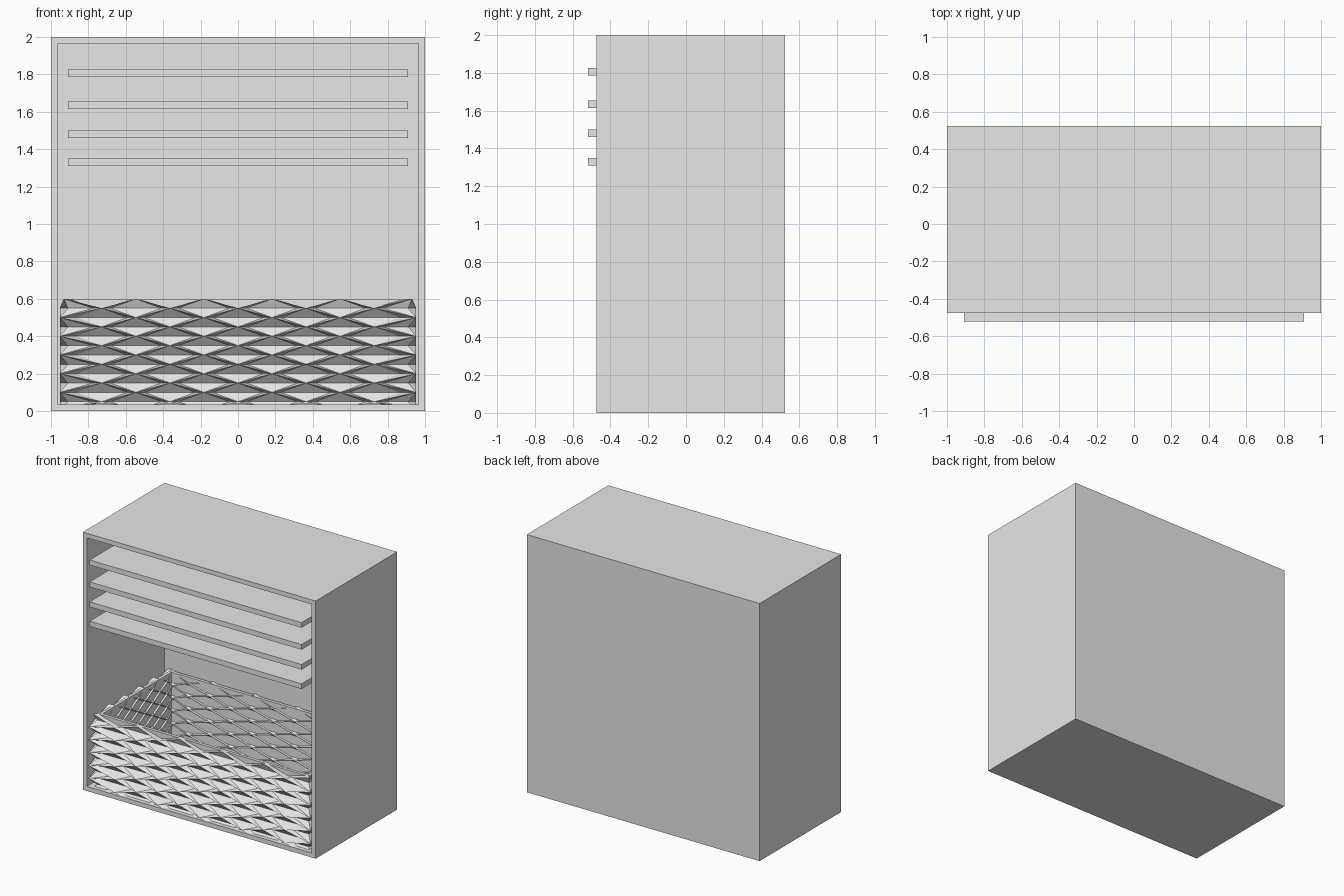
import bpy, bmesh
from mathutils import Vector

if "Cube" in bpy.data.objects:
    bpy.data.objects.remove(bpy.data.objects["Cube"])

grey = bpy.data.materials.new("plain grey")
grey.diffuse_color = (0.8, 0.8, 0.8, 1)
grey.use_nodes = True
grey.node_tree.nodes["Principled BSDF"].inputs["Base Color"].default_value = grey.diffuse_color


def finish(name, bm):
    bmesh.ops.recalc_face_normals(bm, faces=bm.faces)
    mesh = bpy.data.meshes.new(name)
    bm.to_mesh(mesh)
    bm.free()
    mesh.materials.append(grey)
    obj = bpy.data.objects.new(name, mesh)
    bpy.context.collection.objects.link(obj)
    return obj


def box(lo, hi):
    bm = bmesh.new()
    bmesh.ops.create_cube(bm, size=1)
    lo, hi = Vector(lo), Vector(hi)
    for v in bm.verts:
        v.co = (lo + hi) / 2 + v.co * (hi - lo)
    return bm


def open_box(name, lo, hi, axis, wall, depth):
    """Box hollowed out through the face that points along axis."""
    bm = box(lo, hi)
    axis = Vector(axis)
    bm.normal_update()
    face = max(bm.faces, key=lambda f: f.normal.dot(axis))
    bmesh.ops.inset_region(bm, faces=[face], thickness=wall)
    new = bmesh.ops.extrude_face_region(bm, geom=[face])["geom"]
    bmesh.ops.translate(bm, vec=-axis * depth,
                        verts=[g for g in new if isinstance(g, bmesh.types.BMVert)])
    if face.is_valid:
        bm.faces.remove(face)
    return finish(name, bm)


# Cabinet shell, open at the front
open_box("cabinet", (-1, -0.475, 0), (1, 0.525, 2), (0, -1, 0), 0.05, 0.95)

# Shelves, set slightly forward of the cabinet front
for i, z in enumerate((1.805, 1.635, 1.48, 1.33)):
    finish(f"shelf_{i + 1}", box((-0.91, -0.52, z - 0.02), (0.91, 0.39, z + 0.02)))

# Basket liner
X, Y0, Y1 = 0.91, -0.43, 0.47
open_box("basket_liner", (-X + 0.005, Y0 + 0.005, 0.04), (X - 0.005, Y1 - 0.005, 0.595),
         (0, 0, 1), 0.035, 0.515)

# Basket lattice: diamonds wrapped round the four sides, each sunk along its middle
CELLS, PUSH, STEP, TOP = 10, 0.043, 0.05, 12
corners = [Vector(c) for c in ((-X, Y0, 0), (X, Y0, 0), (X, Y1, 0), (-X, Y1, 0))]
normals = [Vector(n) for n in ((0, -1, 0), (1, 0, 0), (0, 1, 0), (-1, 0, 0))]
ring = []
for s in range(4):
    for i in range(CELLS):
        n = normals[s] if i else normals[s] + normals[s - 1]
        ring.append((corners[s].lerp(corners[(s + 1) % 4], i / CELLS), n))


def point(k, j, push):
    base, n = ring[k % len(ring)]
    amount = push * (0.5 if j == TOP else 1)
    return base + n * amount + Vector((0, 0, STEP * j))


bm = bmesh.new()


def face(*pts):
    bm.faces.new([bm.verts.new(p) for p in pts])


for j in range(1, TOP):
    for k in range(len(ring)):
        if (k + j) % 2 == 0:
            continue
        centre = point(k, j, 0)
        ml = centre.lerp(point(k - 1, j, 0), 0.75)
        mr = centre.lerp(point(k + 1, j, 0), 0.75)
        for push in (PUSH, -PUSH):
            l, r = point(k - 1, j, push), point(k + 1, j, push)
            for tip in (point(k, j + 1, push), point(k, j - 1, push)):
                loops = [(tip, r, mr), (tip, mr, centre), (tip, centre, ml), (tip, ml, l)]
                flip = (tip.z > centre.z) == (push > 0)
                for tri in loops:
                    face(*(tri[::-1] if flip else tri))
        # Slanted rim joining the outer and inner sides along the top
        if j == TOP - 1:
            for side in (-1, 1):
                quad = [point(k, TOP, PUSH), point(k + side, j, PUSH),
                        point(k + side, j, -PUSH), point(k, TOP, -PUSH)]
                face(*(quad if side > 0 else quad[::-1]))
bmesh.ops.remove_doubles(bm, verts=bm.verts, dist=0.0005)
finish("basket_lattice", bm)
